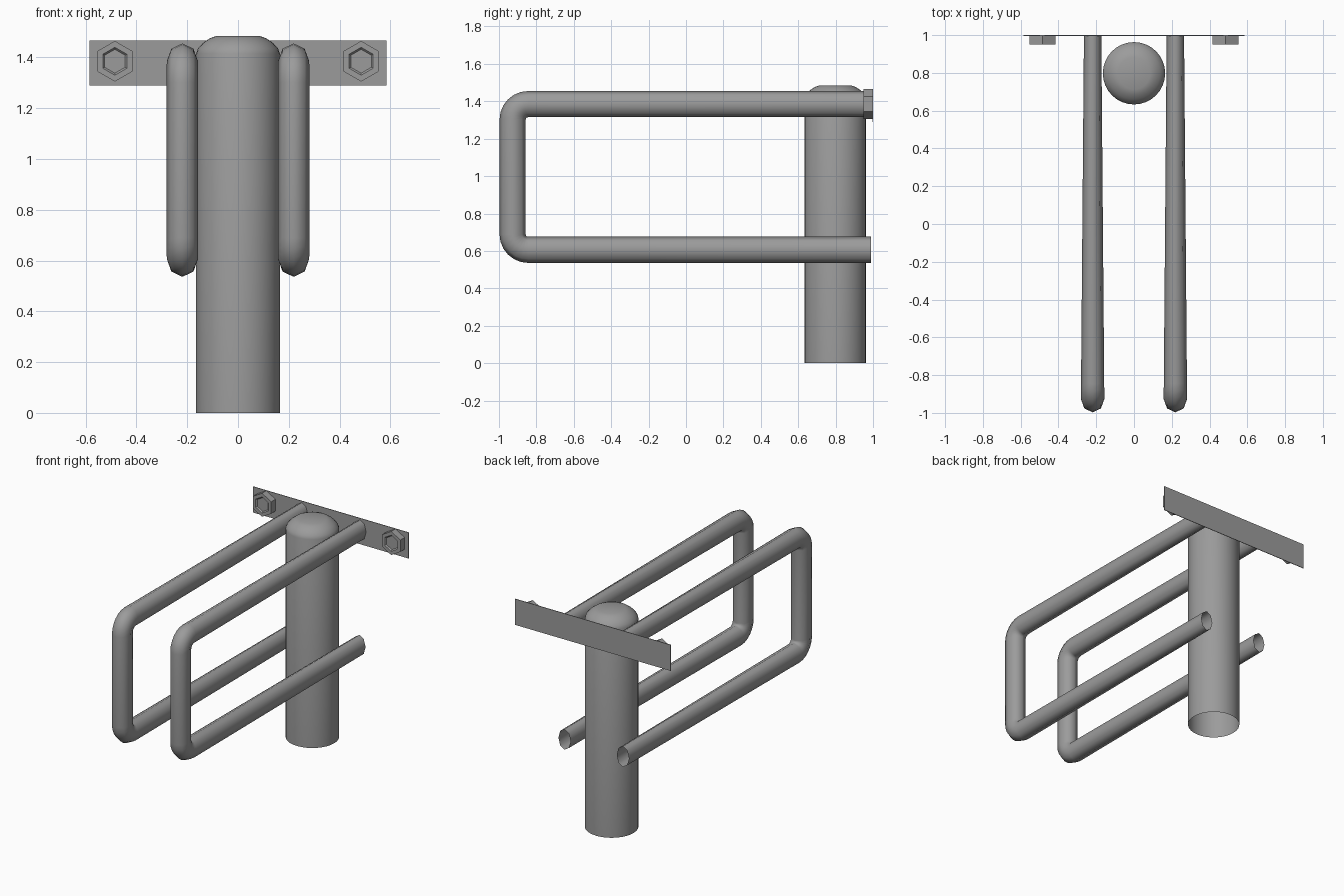
import bpy
import bmesh
from math import sin, cos, pi, radians

cube = bpy.data.objects.get("Cube")
if cube:
    bpy.data.objects.remove(cube, do_unlink=True)

# One grey metal for everything
GREY = (0.33, 0.33, 0.33, 1)
metal = bpy.data.materials.new("grey metal")
metal.use_nodes = True
metal.diffuse_color = GREY
metal.node_tree.nodes["Principled BSDF"].inputs["Base Color"].default_value = GREY


def finish(name, bm, angle=None):
    """Turn a bmesh into a named object, smoothed below the given angle."""
    bmesh.ops.recalc_face_normals(bm, faces=bm.faces)
    mesh = bpy.data.meshes.new(name)
    bm.to_mesh(mesh)
    bm.free()
    mesh.materials.append(metal)
    obj = bpy.data.objects.new(name, mesh)
    bpy.context.collection.objects.link(obj)
    if angle:
        bpy.ops.object.select_all(action="DESELECT")
        obj.select_set(True)
        bpy.context.view_layer.objects.active = obj
        bpy.ops.object.shade_smooth_by_angle(angle=radians(angle))
    return obj


def skin(bm, rings, cap=False):
    """Join a list of point rings into a skin, optionally closing the last."""
    loops = [[bm.verts.new(p) for p in ring] for ring in rings]
    for a, b in zip(loops, loops[1:]):
        n = len(a)
        for i in range(n):
            bm.faces.new((a[i], a[(i + 1) % n], b[(i + 1) % n], b[i]))
    if cap:
        bm.faces.new(loops[-1])


def circle(n, start=0.0):
    return [start + 2 * pi * i / n for i in range(n)]


# Post: open at the bottom, with a rounded cap
POST_Y = 0.798
post = bmesh.new()
profile = [(0.165, 0), (0.165, 1.415), (0.158, 1.435), (0.138, 1.457),
           (0.112, 1.475), (0.085, 1.485)]
skin(post, [[(r * cos(a), POST_Y + r * sin(a), z) for a in circle(32)]
            for r, z in profile], cap=True)
finish("post", post, 50)

# Rails: hollow eight-sided tubes bent into a U, narrowing to the back
LOW, HIGH, FRONT, BEND, TUBE = 0.606, 1.385, -0.927, 0.083, 0.07


def rail_rings(x):
    stations = [(0.99, LOW, -pi / 2)]
    for z, start in ((LOW + BEND, -pi / 2), (HIGH - BEND, 0)):
        for k in range(7):
            t = start + k * pi / 12
            stations.append((FRONT + BEND - BEND * cos(t), z + BEND * sin(t), t))
    stations.append((0.996, HIGH, pi / 2))
    rings = []
    for y, z, t in stations:
        width = 0.062 - 0.016 * (y - FRONT) / (1 - FRONT)
        rings.append([(x + width * sin(a),
                       y - TUBE * cos(a) * cos(t),
                       z + TUBE * cos(a) * sin(t)) for a in circle(8)])
    return rings


for side, x in (("left", 0.219), ("right", -0.219)):
    rail = bmesh.new()
    skin(rail, rail_rings(x))
    finish(side + "_rail", rail, 60)

# Mounting plate
plate = bmesh.new()
bmesh.ops.create_cube(plate, size=1)
bmesh.ops.scale(plate, vec=(1.17, 0.004, 0.176), verts=plate.verts)
bmesh.ops.translate(plate, vec=(0, 0.998, 1.378), verts=plate.verts)
finish("mounting_plate", plate)

# Hexagonal bolts with a shallow socket
for side, x in (("left", 0.485), ("right", -0.485)):
    bolt = bmesh.new()
    steps = [(0.08, 0.997), (0.08, 0.95), (0.055, 0.95), (0.047, 0.958)]
    skin(bolt, [[(x + r * sin(a), y, 1.385 + r * cos(a)) for a in circle(6)]
                for r, y in steps], cap=True)
    finish(side + "_bolt", bolt)
